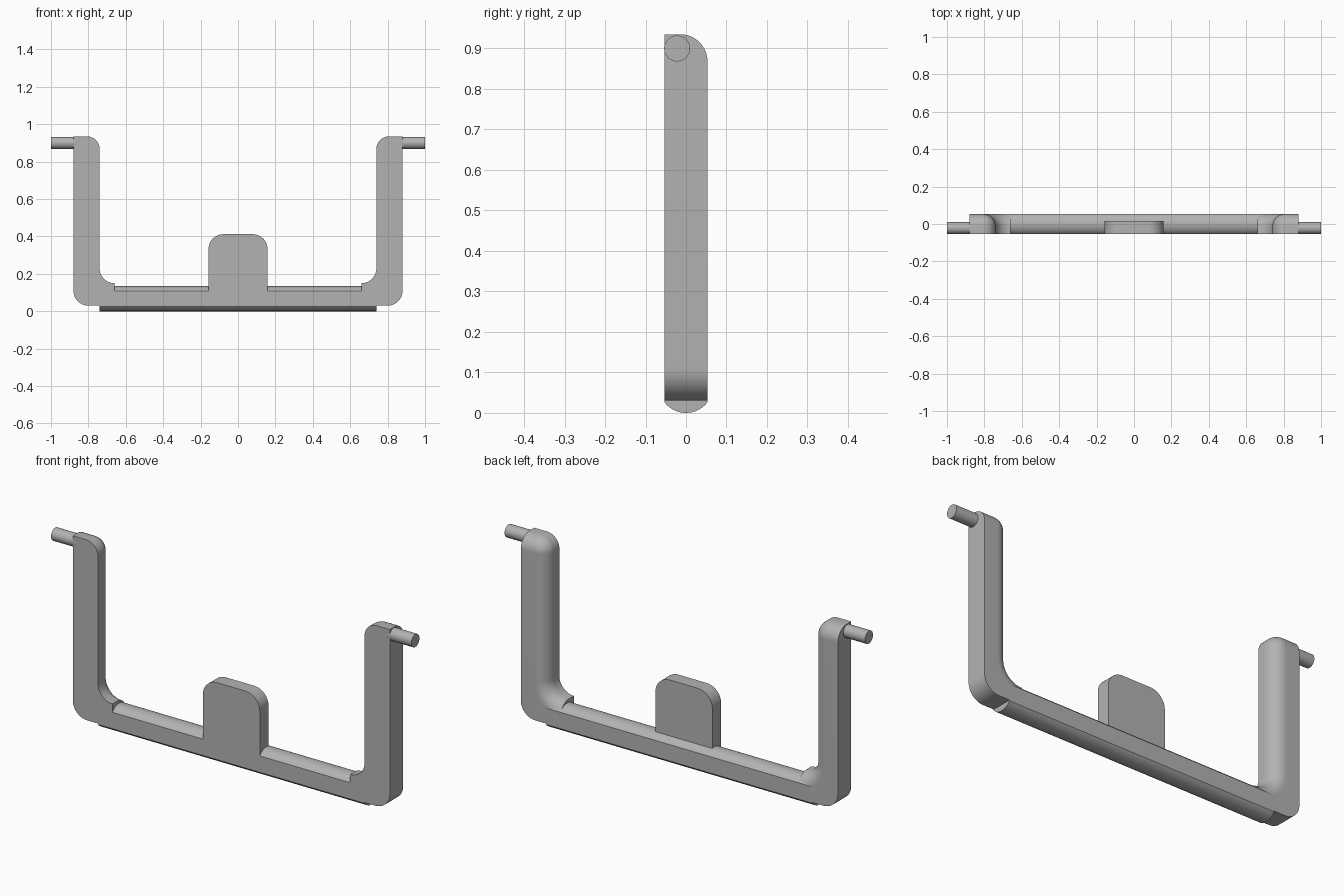
import bpy, bmesh
from math import sin, cos, pi, radians, sqrt, asin

if "Cube" in bpy.data.objects:
    bpy.data.objects.remove(bpy.data.objects["Cube"], do_unlink=True)

grey = bpy.data.materials.new("plain grey")
grey.use_nodes = True
COLOUR = (0.45, 0.45, 0.45, 1)
grey.diffuse_color = COLOUR
grey.node_tree.nodes["Principled BSDF"].inputs["Base Color"].default_value = COLOUR

FRONT, BACK = -0.053, 0.053   # depth of the frame
ROUND = 0.067                 # radius of the rounded edges and the bar
FOOT = 0.66                   # inner end of each arm's foot


def arc(cx, cy, r, start, end, n=12):
    """Points on an arc, angles in degrees."""
    angles = [radians(start + (end - start) * i / n) for i in range(n + 1)]
    return [(cx + r * cos(a), cy + r * sin(a)) for a in angles]


def loft(name, rings):
    """Skin closed rings of equal length and cap both ends."""
    bm = bmesh.new()
    loops = [[bm.verts.new(p) for p in ring] for ring in rings]
    n = len(loops[0])
    for a, b in zip(loops, loops[1:]):
        for i in range(n):
            j = (i + 1) % n
            bm.faces.new((a[i], a[j], b[j], b[i]))
    bm.faces.new(loops[0])
    bm.faces.new(loops[-1])
    bmesh.ops.remove_doubles(bm, verts=bm.verts, dist=0.00005)
    bmesh.ops.recalc_face_normals(bm, faces=bm.faces)
    mesh = bpy.data.meshes.new(name)
    bm.to_mesh(mesh)
    bm.free()
    mesh.materials.append(grey)
    obj = bpy.data.objects.new(name, mesh)
    bpy.context.collection.objects.link(obj)
    bpy.ops.object.select_all(action='DESELECT')
    obj.select_set(True)
    bpy.context.view_layer.objects.active = obj
    bpy.ops.object.shade_smooth_by_angle(angle=radians(30))
    return obj


def arm_outline(inset):
    """Arm and foot outline; the top and inner edges move in by inset."""
    top = 0.935 - ROUND
    return (arc(0.80, 0.11, 0.08, -90, 0)                       # outer bottom corner
            + [(0.88, 0.935 - inset)]                           # outer top corner
            + arc(0.74 + ROUND, top, ROUND - inset, 90, 180)    # inner top corner
            + arc(FOOT, 0.23, 0.08 + inset, 0, -90)             # inside bend
            + [(FOOT, 0.03)])


# Arms, with the back edge rounded along the top and inside
steps = [(FRONT, 0)]
for k in range(13):
    a = pi / 2 * k / 12
    steps.append((BACK - ROUND + ROUND * sin(a), ROUND * (1 - cos(a))))
for side, s in (("left", 1), ("right", -1)):
    loft(side + "_arm", [[(s * x, y, z) for x, z in arm_outline(d)] for y, d in steps])
    # Pivot pin at the top of the arm
    loft(side + "_pin", [[(s * x, y, z) for y, z in arc(-0.022, 0.90, 0.032, 0, 350, 35)]
                         for x in (0.86, 1.0)])

# Cross bar: a cylinder with flattened front and back
half = asin(BACK / ROUND) * 180 / pi
section = (arc(0, ROUND, ROUND, 90 - half, 90 + half, 16)
           + arc(0, ROUND, ROUND, 270 - half, 270 + half, 16))
loft("cross_bar", [[(x, y, z) for y, z in section] for x in (-0.74, 0.74)])

# Upright tab with rounded top corners
tab = ([(-0.158, 0.06), (0.158, 0.06)]
       + arc(0.078, 0.332, 0.08, 0, 90) + arc(-0.078, 0.332, 0.08, 90, 180))
loft("centre_tab", [[(x, y, z) for x, z in tab] for y in (FRONT, 0.017)])
